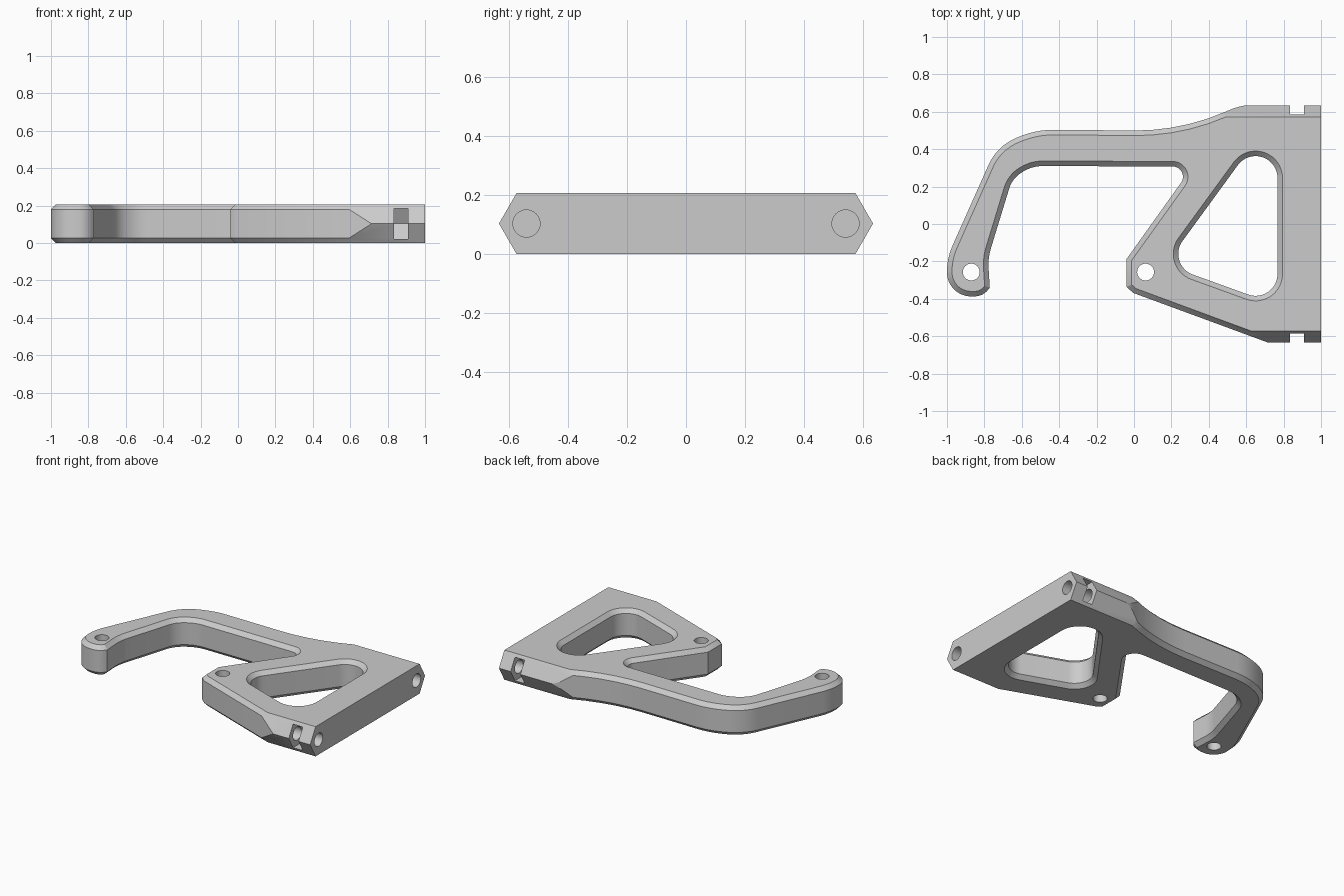
import bpy, bmesh, math
from mathutils import Vector

if "Cube" in bpy.data.objects:
    bpy.data.objects.remove(bpy.data.objects["Cube"])

H = 0.207        # plate thickness
C = 0.027        # edge chamfer
MID = H / 2
STEP = math.radians(5)


def fillet(corners):
    """Round each (x, y, radius) corner of a closed polygon."""
    out = []
    n = len(corners)
    for i, (x, y, r) in enumerate(corners):
        p = Vector((x, y))
        if r == 0:
            out.append(p)
            continue
        a = (Vector(corners[i - 1][:2]) - p).normalized()
        b = (Vector(corners[(i + 1) % n][:2]) - p).normalized()
        half = a.angle(b) / 2
        centre = p + (a + b).normalized() * (r / math.sin(half))
        start = p + a * (r / math.tan(half)) - centre
        end = p + b * (r / math.tan(half)) - centre
        a0 = math.atan2(start.y, start.x)
        turn = math.atan2(start.x * end.y - start.y * end.x, start.dot(end))
        k = max(3, math.ceil(abs(turn) / STEP))
        for j in range(k + 1):
            t = a0 + turn * j / k
            out.append(centre + Vector((math.cos(t), math.sin(t))) * r)
    return out


def inset(pts, d):
    """Mitred inward offset of a counter-clockwise loop."""
    out = []
    for i, p in enumerate(pts):
        u = (p - pts[i - 1]).normalized()
        v = (pts[(i + 1) % len(pts)] - p).normalized()
        n1, n2 = Vector((-u.y, u.x)), Vector((-v.y, v.x))
        out.append(p + (n1 + n2) * (d / (1 + n1.dot(n2))))
    return out


def loft(name, loops):
    """Closed solid through matching loops of 3D points."""
    bm = bmesh.new()
    rings = [[bm.verts.new(p) for p in loop] for loop in loops]
    for lo, hi in zip(rings, rings[1:]):
        for i in range(len(lo)):
            j = (i + 1) % len(lo)
            bm.faces.new((lo[i], lo[j], hi[j], hi[i]))
    bm.faces.new(rings[0][::-1])
    bm.faces.new(rings[-1])
    bm.normal_update()
    if bm.calc_volume(signed=True) < 0:
        bmesh.ops.reverse_faces(bm, faces=bm.faces[:])
    mesh = bpy.data.meshes.new(name)
    bm.to_mesh(mesh)
    bm.free()
    ob = bpy.data.objects.new(name, mesh)
    bpy.context.collection.objects.link(ob)
    return ob


def level(pts, z):
    return [(p[0], p[1], z) for p in pts]


def along_x(name, yz, x0, x1):
    return loft(name, [[(x, y, z) for y, z in yz] for x in (x0, x1)])


def circle(cx, cy, r, n=32):
    return [(cx + r * math.cos(2 * math.pi * i / n),
             cy + r * math.sin(2 * math.pi * i / n)) for i in range(n)]


def boolean(target, tool, operation='DIFFERENCE'):
    """Bake a boolean, trying the second solver if the first gives nothing."""
    tool.hide_render = True
    mod = target.modifiers.new(tool.name, 'BOOLEAN')
    mod.operation, mod.object = operation, tool
    result = None
    for solver in ('EXACT', 'MANIFOLD'):
        mod.solver = solver
        bpy.context.view_layer.update()
        graph = bpy.context.evaluated_depsgraph_get()
        mesh = bpy.data.meshes.new_from_object(target.evaluated_get(graph))
        if len(mesh.polygons) > 20:
            result = mesh
            break
    target.modifiers.clear()
    if result:
        target.data = result
    bpy.data.objects.remove(tool)


# Chamfered plate with the hooked arm
outline = fillet([
    (1.1, 0.64, 0), (0.58, 0.64, 0.4), (0.25, 0.497, 1.2),
    (-0.532, 0.505, 0.49), (-0.735, 0.412, 0.28), (-1.0, -0.182, 0.34),
    (-1.0, -0.387, 0.129), (-0.808, -0.387, 0.09), (-0.771, -0.34, 0),
    (-0.781, -0.182, 0.3), (-0.65, 0.246, 0.155), (-0.543, 0.31, 0.2),
    (0.313, 0.307, 0.055), (-0.04, -0.187, 0), (-0.04, -0.337, 0),
    (-0.003, -0.369, 0), (0.733, -0.64, 0), (1.1, -0.64, 0)])
rim = inset(outline, C)
frame = loft("hooked_frame", [level(rim, 0), level(outline, C),
                              level(outline, H - C), level(rim, H)])

# Pointed long edges on the mounting end
edge = [(0.633, MID), (0.573, H + 0.0005), (-0.573, H + 0.0005),
        (-0.633, MID), (-0.573, -0.0005), (0.573, -0.0005)]
boolean(frame, along_x("edge_trim", edge, -1.2, 1.0), 'INTERSECT')

# Rounded triangular window with flared rims
window_corners = [Vector(c) for c in ((0.65, 0.246), (0.354, -0.16), (0.65, -0.267))]


def window_loop(r):
    pts = []
    for i, c in enumerate(window_corners):
        u = c - window_corners[i - 1]
        v = window_corners[(i + 1) % 3] - c
        a0 = math.atan2(-u.x, u.y)
        turn = (math.atan2(-v.x, v.y) - a0) % (2 * math.pi)
        for j in range(21):
            t = a0 + turn * j / 20
            pts.append((c.x + r * math.cos(t), c.y + r * math.sin(t)))
    return pts


R, E = 0.117, 0.01
wide, narrow = window_loop(R + C + E), window_loop(R)
boolean(frame, loft("window_cutter", [level(wide, -E), level(narrow, C),
                                      level(narrow, H - C), level(wide, H + E)]))

# Upright pin holes at the arm tip and the inner corner
for x in (-0.87, 0.062):
    hole = circle(x, -0.257, 0.045)
    boolean(frame, loft("pin_hole_cutter", [level(hole, -0.1), level(hole, H + 0.1)]))

# Bolt holes in the end face, each crossing a six-sided nut slot
for s in (1, -1):
    boolean(frame, along_x("bolt_hole_cutter", circle(s * 0.54, MID, 0.046), 0.74, 1.1))
    slot = [(0.445, MID), (0.4925, MID + 0.082), (0.75, MID + 0.082),
            (0.75, MID - 0.082), (0.4925, MID - 0.082)]
    boolean(frame, along_x("nut_slot_cutter", [(s * y, z) for y, z in slot], 0.835, 0.91))

# Plain grey finish
grey = bpy.data.materials.new("plain_grey")
grey.diffuse_color = (0.6, 0.6, 0.6, 1)
grey.use_nodes = True
grey.node_tree.nodes["Principled BSDF"].inputs["Base Color"].default_value = grey.diffuse_color
frame.data.materials.clear()
frame.data.materials.append(grey)
for f in frame.data.polygons:
    f.material_index = 0
frame.hide_render = False
bpy.ops.object.select_all(action='DESELECT')
frame.select_set(True)
bpy.context.view_layer.objects.active = frame
bpy.ops.object.shade_smooth_by_angle(angle=math.radians(25))
